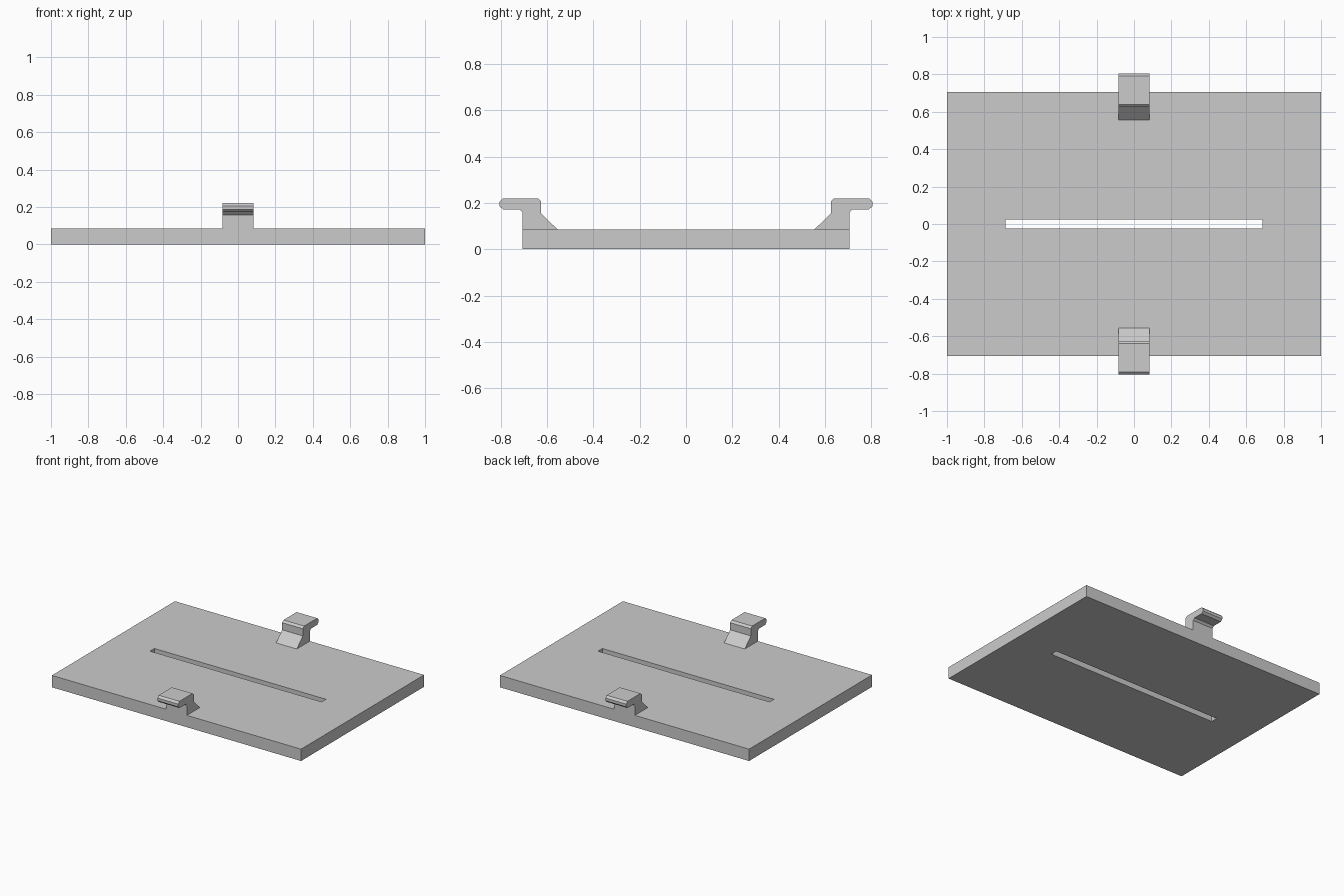
import bpy
import bmesh

cube = bpy.data.objects.get("Cube")
if cube:
    bpy.data.objects.remove(cube, do_unlink=True)

# Single grey material
grey = bpy.data.materials.new("light_grey")
grey.use_nodes = True
colour = (0.6, 0.6, 0.6, 1.0)
grey.diffuse_color = colour
grey.node_tree.nodes["Principled BSDF"].inputs["Base Color"].default_value = colour

PLATE_X, PLATE_Y, PLATE_Z = 1.0, 0.705, 0.086
SLOT_X, SLOT_Y = 0.688, 0.025
HOOK_HALF_WIDTH = 0.083


def finish(name, bm):
    bmesh.ops.recalc_face_normals(bm, faces=bm.faces[:])
    mesh = bpy.data.meshes.new(name)
    bm.to_mesh(mesh)
    bm.free()
    mesh.materials.append(grey)
    obj = bpy.data.objects.new(name, mesh)
    bpy.context.collection.objects.link(obj)
    return obj


def extrude(bm, faces, offset):
    result = bmesh.ops.extrude_face_region(bm, geom=faces)
    moved = [g for g in result["geom"] if isinstance(g, bmesh.types.BMVert)]
    bmesh.ops.translate(bm, verts=moved, vec=offset)


def rectangle(bm, x, y):
    return [bm.verts.new((sx * x, sy * y, 0))
            for sx, sy in ((-1, -1), (1, -1), (1, 1), (-1, 1))]


# Flat plate with a long slot through the middle
bm = bmesh.new()
outer = rectangle(bm, PLATE_X, PLATE_Y)
inner = rectangle(bm, SLOT_X, SLOT_Y)
ring = [bm.faces.new((outer[i], outer[(i + 1) % 4], inner[(i + 1) % 4], inner[i]))
        for i in range(4)]
extrude(bm, ring, (0, 0, PLATE_Z))
finish("slotted_plate", bm)

# Hook side profile (y, z): sloped brace, neck and chamfered outward lip
HOOK = [(0.555, PLATE_Z), (PLATE_Y, PLATE_Z), (PLATE_Y, 0.158), (0.719, 0.172),
        (0.79, 0.172), (0.805, 0.186), (0.805, 0.206), (0.79, 0.22),
        (0.64, 0.22), (0.625, 0.206), (0.625, 0.154)]


def hook(name, side):
    bm = bmesh.new()
    profile = bm.faces.new([bm.verts.new((-HOOK_HALF_WIDTH, side * y, z))
                            for y, z in HOOK])
    extrude(bm, [profile], (2 * HOOK_HALF_WIDTH, 0, 0))
    return finish(name, bm)


hook("front_hook", -1)
hook("back_hook", 1)
